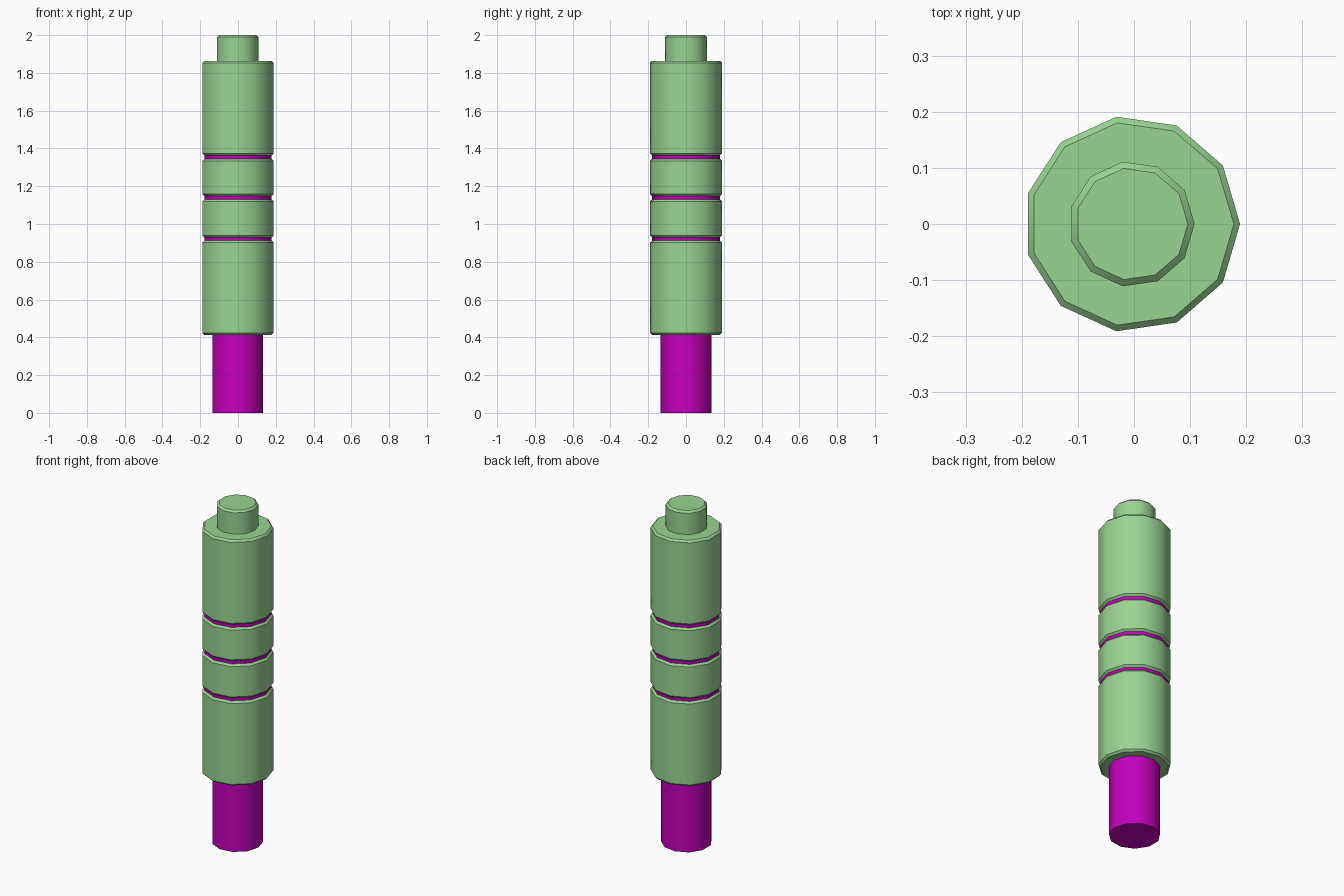
import bpy, bmesh, math

if "Cube" in bpy.data.objects:
    bpy.data.objects.remove(bpy.data.objects["Cube"])

SIDES = 11
CX = -0.004  # centres the odd-sided outline on x = 0


def material(name, rgb):
    m = bpy.data.materials.new(name)
    m.diffuse_color = (*rgb, 1)
    m.use_nodes = True
    m.node_tree.nodes["Principled BSDF"].inputs["Base Color"].default_value = m.diffuse_color
    return m


green = material("green", (0.32, 0.66, 0.29))
magenta = material("magenta", (0.55, 0.0, 0.50))


def turned(name, profile, mat):
    """Capped 11-sided solid turned from (radius, z) points, bottom to top."""
    bm = bmesh.new()
    rings = []
    for r, z in profile:
        rings.append([bm.verts.new((CX + r * math.cos(2 * math.pi * i / SIDES),
                                    r * math.sin(2 * math.pi * i / SIDES), z))
                      for i in range(SIDES)])
    for a, b in zip(rings, rings[1:]):
        for i in range(SIDES):
            j = (i + 1) % SIDES
            bm.faces.new((a[i], a[j], b[j], b[i]))
    bm.faces.new(rings[0][::-1])
    bm.faces.new(rings[-1])
    mesh = bpy.data.meshes.new(name)
    bm.to_mesh(mesh)
    bm.free()
    mesh.materials.append(mat)
    ob = bpy.data.objects.new(name, mesh)
    bpy.context.collection.objects.link(ob)
    bpy.context.view_layer.objects.active = ob
    ob.select_set(True)
    bpy.ops.object.shade_smooth_by_angle(angle=math.radians(35))
    ob.select_set(False)
    return ob


# Bevelled body sleeves
R, B = 0.193, 0.011
sleeves = [("lower_sleeve", 0.413, 0.929 - 0.018), ("lower_ring", 0.929, 1.130),
           ("upper_ring", 1.148, 1.345), ("upper_sleeve", 1.363, 1.863)]
sleeves[0] = ("lower_sleeve", 0.413, 0.912)
for name, z0, z1 in sleeves:
    turned(name, [(R - B, z0), (R, z0 + B), (R, z1 - B), (R - B, z1)], green)

# Coloured bands between the sleeves
for (_, _, z0), (name, z1, _) in zip(sleeves, sleeves[1:]):
    turned("band_below_" + name, [(R - B, z0), (R - B, z1)], magenta)

# Stem at the bottom and bevelled peg at the top
turned("stem", [(0.137, 0.0), (0.137, 0.413)], magenta)
turned("top_peg", [(0.112, 1.863), (0.112, 1.989), (0.100, 2.0)], green)
